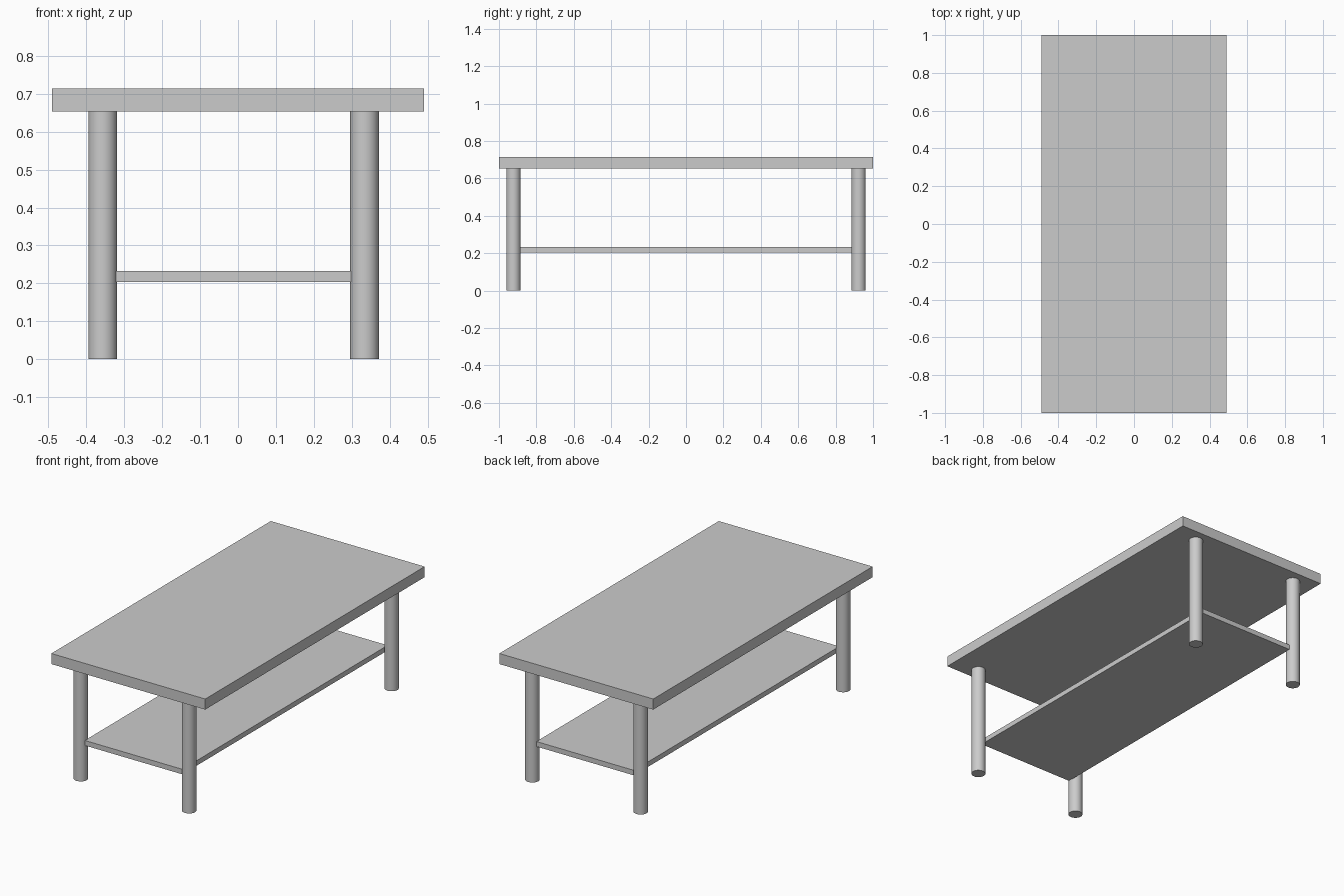
import bpy

if "Cube" in bpy.data.objects:
    bpy.data.objects.remove(bpy.data.objects["Cube"])


def box(name, x0, x1, y0, y1, z0, z1):
    bpy.ops.mesh.primitive_cube_add(
        size=1, location=((x0 + x1) / 2, (y0 + y1) / 2, (z0 + z1) / 2))
    ob = bpy.context.object
    ob.name = name
    ob.scale = (x1 - x0, y1 - y0, z1 - z0)
    bpy.ops.object.transform_apply(location=False, rotation=False, scale=True)
    return ob


def leg(name, x, y, radius=0.038, height=0.653):
    bpy.ops.mesh.primitive_cylinder_add(
        vertices=48, radius=radius, depth=height, location=(x, y, height / 2))
    bpy.context.object.name = name
    bpy.ops.object.shade_smooth_by_angle()


# Thick slab top
box("table_top", -0.491, 0.491, -1, 1, 0.653, 0.714)

# Lower shelf, its corners set into the legs
box("lower_shelf", -0.323, 0.300, -0.936, 0.936, 0.204, 0.233)

# Four round legs, slightly off-centre in x
for end, y in (("front", -0.923), ("back", 0.923)):
    for side, x in (("left", -0.357), ("right", 0.334)):
        leg(f"{end}_{side}_leg", x, y)
